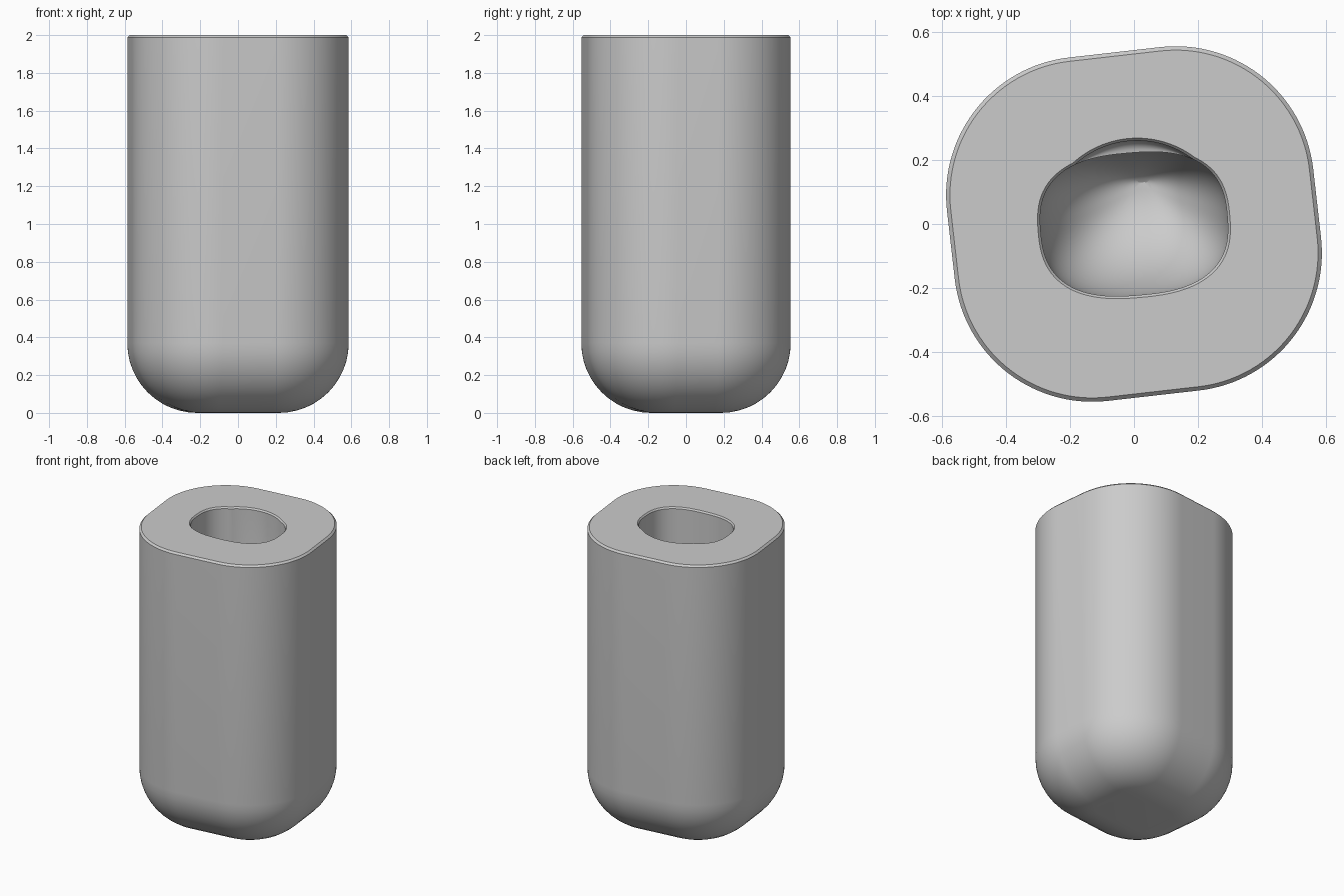
import bpy
import bmesh
from math import sin, cos, pi, radians, sqrt

cube = bpy.data.objects.get("Cube")
if cube:
    bpy.data.objects.remove(cube)

N = 128
TWIST = radians(6.5)


def material(name, value):
    mat = bpy.data.materials.new(name)
    mat.use_nodes = True
    colour = (value, value, value, 1)
    mat.diffuse_color = colour
    mat.node_tree.nodes["Principled BSDF"].inputs["Base Color"].default_value = colour
    return mat


def outer_ring(z, inset):
    """Rounded rectangle, turned slightly about z."""
    pts = []
    for i in range(N):
        corner = i // (N // 4)
        a = pi / 2 * (corner + (i % (N // 4)) / (N // 4 - 1))
        x = 0.143 * (1 if corner in (0, 3) else -1) + (0.432 - inset) * cos(a)
        y = 0.107 * (1 if corner < 2 else -1) + (0.432 - inset) * sin(a)
        pts.append((x * cos(TWIST) - y * sin(TWIST), x * sin(TWIST) + y * cos(TWIST), z))
    return pts


def cavity_ring(z, bulge, grow=0, scale=1):
    """Rounded oval with an optional bulge at the back; shrinks towards the rear."""
    pts = []
    for i in range(N):
        a = 2 * pi * i / N
        b = a - radians(5)
        r = (abs(cos(b) / 0.292) ** 2.6 + abs(sin(b) / 0.222) ** 2.6) ** (-1 / 2.6)
        if radians(35) < a < radians(155):
            along = 0.01 * cos(a) - 0.03 * sin(a)
            arc = along + sqrt(along ** 2 + 0.29 ** 2 - 0.001)
            r += bulge * max(0, arc - r)
        r = (r + grow) * scale
        pts.append((r * cos(a) + 0.03 * (1 - scale), r * sin(a) + 0.12 * (1 - scale), z))
    return pts


rings = []
# Rounded base and straight outer wall
for k in range(13):
    a = pi / 2 * k / 12
    rings.append(outer_ring(0.37 * (1 - cos(a)), 0.37 * (1 - sin(a))))
rings += [outer_ring(1.988, 0), outer_ring(2, 0.012)]
# Opening with a bevelled rim, then the rounded ledge at the back
rings += [cavity_ring(2, 1, 0.008), cavity_ring(1.99, 1)]
for k in range(7):
    a = pi / 2 * k / 6
    rings.append(cavity_ring(1.64 - 0.04 * sin(a), cos(a)))
# Hollow bowl, deepest towards the back
for k in range(16):
    a = pi / 2 * k / 16
    rings.append(cavity_ring(1.55 - 0.45 * sin(a), 0, 0, cos(a)))

bm = bmesh.new()
loops = [[bm.verts.new(p) for p in ring] for ring in rings]
for low, high in zip(loops, loops[1:]):
    for i in range(N):
        j = (i + 1) % N
        bm.faces.new((low[i], low[j], high[j], high[i]))
bm.faces.new(loops[0][::-1])
bm.faces.new(loops[-1])
bmesh.ops.remove_doubles(bm, verts=bm.verts, dist=0.00001)
bmesh.ops.recalc_face_normals(bm, faces=bm.faces)

mesh = bpy.data.meshes.new("hollow_body")
bm.to_mesh(mesh)
bm.free()
mesh.materials.append(material("mid grey", 0.6))
body = bpy.data.objects.new("hollow_body", mesh)
bpy.context.collection.objects.link(body)
bpy.context.view_layer.objects.active = body
body.select_set(True)
bpy.ops.object.shade_smooth_by_angle(angle=radians(30))
